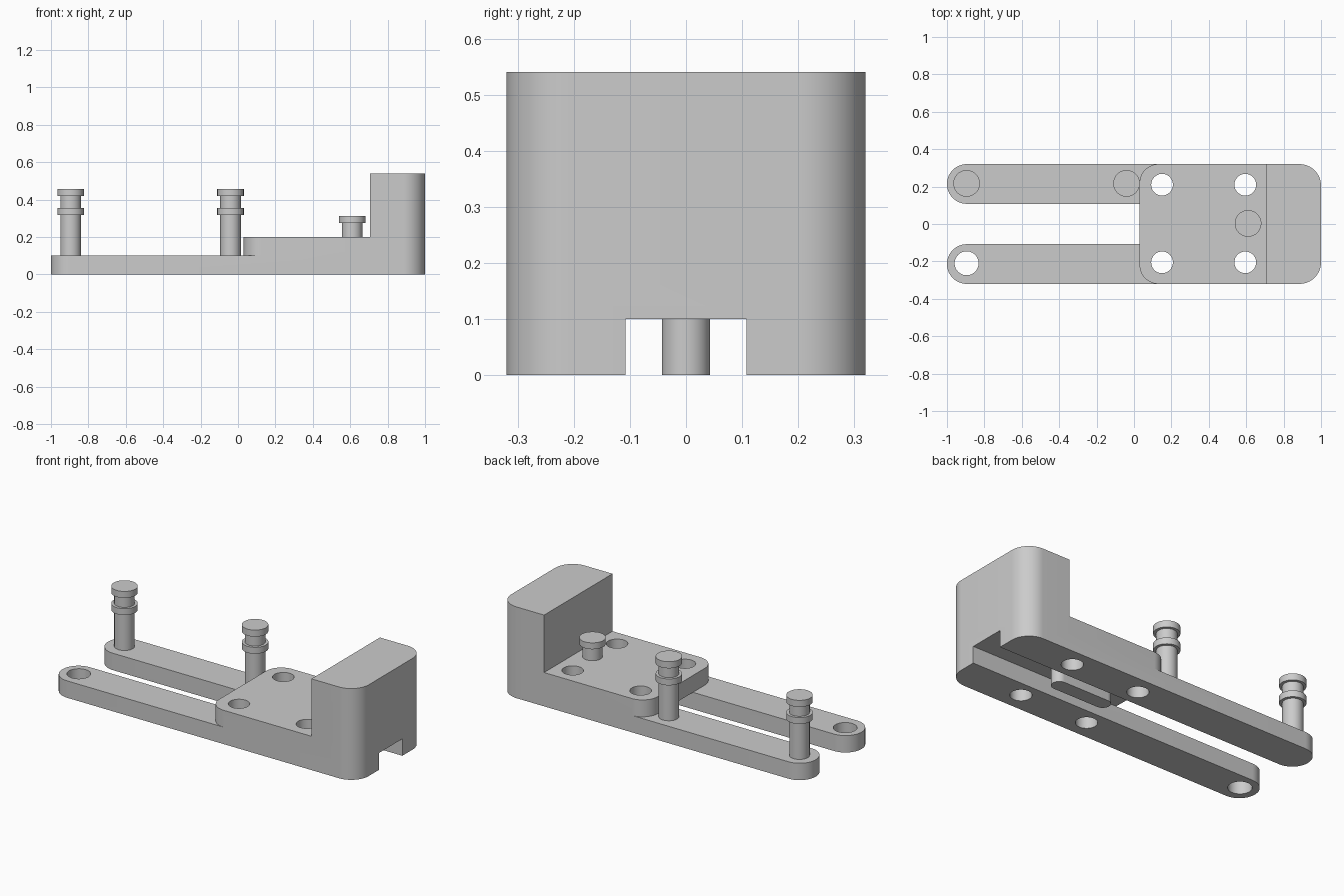
import bpy, bmesh
from math import cos, sin, pi, radians
from mathutils import Vector

cube = bpy.data.objects.get("Cube")
if cube:
    bpy.data.objects.remove(cube, do_unlink=True)

grey = bpy.data.materials.new("plain grey")
grey.use_nodes = True
GREY = (0.6, 0.6, 0.6, 1)
grey.diffuse_color = GREY
grey.node_tree.nodes["Principled BSDF"].inputs["Base Color"].default_value = GREY


def finish(name, bm):
    bmesh.ops.recalc_face_normals(bm, faces=bm.faces)
    mesh = bpy.data.meshes.new(name)
    bm.to_mesh(mesh)
    bm.free()
    mesh.materials.append(grey)
    ob = bpy.data.objects.new(name, mesh)
    bpy.context.collection.objects.link(ob)
    return ob


def select(ob):
    bpy.ops.object.select_all(action='DESELECT')
    ob.select_set(True)
    bpy.context.view_layer.objects.active = ob


def smooth(ob):
    select(ob)
    bpy.ops.object.shade_smooth_by_angle(angle=radians(30))


def slab(name, x0, x1, y0, y1, z0, z1, radii, steps=16):
    """Upright block; radii round its corners anticlockwise from (x0, y0)."""
    corners = [(x0, y0, 1, 1), (x1, y0, -1, 1), (x1, y1, -1, -1), (x0, y1, 1, -1)]
    bm = bmesh.new()
    ring = []
    for i, ((x, y, sx, sy), r) in enumerate(zip(corners, radii)):
        if r == 0:
            ring.append(bm.verts.new((x, y, z0)))
            continue
        for k in range(steps + 1):
            a = pi + (i + k / steps) * pi / 2
            ring.append(bm.verts.new((x + sx * r + r * cos(a), y + sy * r + r * sin(a), z0)))
    bmesh.ops.remove_doubles(bm, verts=ring, dist=1e-5)
    face = bm.faces.new([v for v in ring if v.is_valid])
    top = bmesh.ops.extrude_face_region(bm, geom=[face])["geom"]
    bmesh.ops.translate(bm, vec=(0, 0, z1 - z0),
                        verts=[v for v in top if isinstance(v, bmesh.types.BMVert)])
    return finish(name, bm)


def lathe(name, x, y, profile, sides=48):
    """Turned part from (radius, height) points."""
    bm = bmesh.new()
    rings = [[bm.verts.new((x + r * cos(2 * pi * k / sides), y + r * sin(2 * pi * k / sides), z))
              for k in range(sides)] for r, z in profile]
    for a, b in zip(rings, rings[1:]):
        for k in range(sides):
            n = (k + 1) % sides
            bm.faces.new((a[k], a[n], b[n], b[k]))
    bm.faces.new(rings[0])
    bm.faces.new(rings[-1])
    return finish(name, bm)


def combine(ob, other, operation):
    mod = ob.modifiers.new("combine", 'BOOLEAN')
    mod.operation, mod.object, mod.solver = operation, other, 'EXACT'
    select(ob)
    bpy.ops.object.modifier_apply(modifier=mod.name)
    bpy.data.objects.remove(other, do_unlink=True)


W, ARM, INNER, END = 0.32, 0.1, 0.108, 0.115
ROUND = 0.1055

# Stepped body: base plate, tall end block and the two long arms
body = slab("body", 0.03, 1, -W, W, ARM, 0.2, (0.1, END, END, 0.1))
combine(body, slab("end_block", 0.705, 1, -W, W, ARM, 0.54, (0, END, END, 0)), 'UNION')
combine(body, slab("left_arm", -1, 1, INNER, W, 0, ARM, (ROUND, 0, END, ROUND)), 'UNION')
combine(body, slab("right_arm", -1, 1, -W, -INNER, 0, ARM, (ROUND, END, 0, ROUND)), 'UNION')

# Through holes
holes = [(x, y, 0.058) for x in (0.15, 0.595) for y in (-0.205, 0.21)]
holes.append((-0.895, -0.21, 0.064))
for x, y, r in holes:
    combine(body, lathe("hole_cutter", x, y, [(r, -0.1), (r, 0.4)]), 'DIFFERENCE')
smooth(body)

# Rounded guide key in the slot under the plate
smooth(slab("guide_key", 0.17, 0.55, -0.043, 0.043, 0, ARM + 0.005, (0.0429,) * 4))

# Tall pins with two collars, and the short headed pin
SHAFT, COLLAR = 0.055, 0.071
for name, x in (("outer_pin", -0.895), ("inner_pin", -0.04)):
    smooth(lathe(name, x, 0.217, [
        (SHAFT, 0.095), (SHAFT, 0.317), (COLLAR, 0.317), (COLLAR, 0.355),
        (SHAFT, 0.355), (SHAFT, 0.418), (COLLAR, 0.418), (COLLAR, 0.457)]))
smooth(lathe("short_pin", 0.61, 0.003, [
    (SHAFT, 0.195), (SHAFT, 0.275), (COLLAR, 0.275), (COLLAR, 0.313)]))
